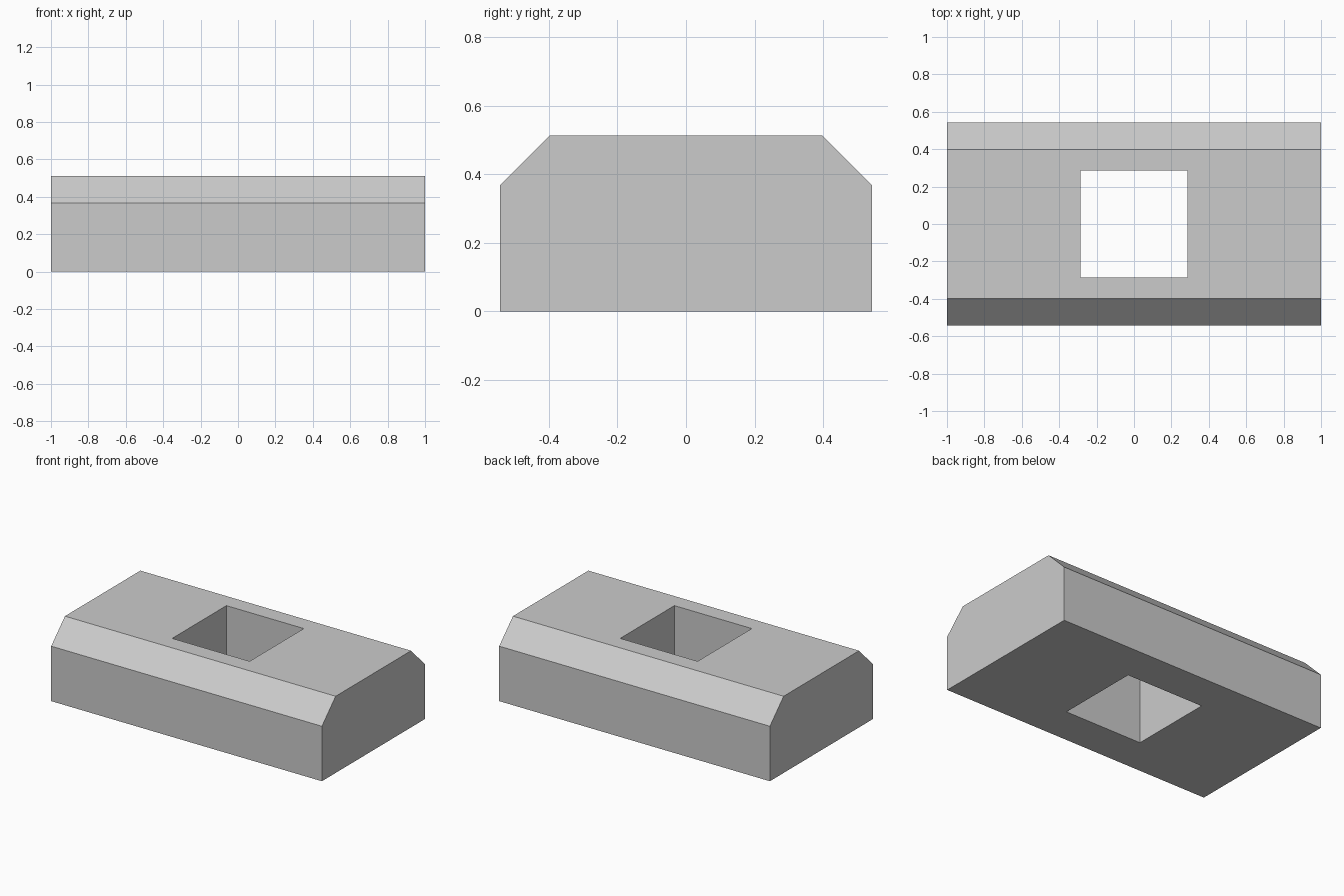
import bpy
import bmesh
from mathutils import Vector

cube = bpy.data.objects.get("Cube")
if cube:
    bpy.data.objects.remove(cube, do_unlink=True)

HALF_LENGTH = 1.0
HALF_DEPTH = 0.543
HEIGHT = 0.512
CHAMFER = 0.145
HALF_HOLE = 0.286

grey = bpy.data.materials.new("light grey")
grey.use_nodes = True
colour = (0.6, 0.6, 0.6, 1)
grey.diffuse_color = colour
grey.node_tree.nodes["Principled BSDF"].inputs["Base Color"].default_value = colour


def extruded(name, outline, direction):
    """Closed flat outline pushed along a direction into a solid."""
    bm = bmesh.new()
    face = bm.faces.new([bm.verts.new(p) for p in outline])
    result = bmesh.ops.extrude_face_region(bm, geom=[face], use_keep_orig=True)
    moved = [g for g in result["geom"] if isinstance(g, bmesh.types.BMVert)]
    bmesh.ops.translate(bm, verts=moved, vec=Vector(direction))
    bmesh.ops.recalc_face_normals(bm, faces=bm.faces)
    mesh = bpy.data.meshes.new(name)
    bm.to_mesh(mesh)
    bm.free()
    mesh.materials.append(grey)
    obj = bpy.data.objects.new(name, mesh)
    bpy.context.collection.objects.link(obj)
    return obj


# Block with both long top edges chamfered
right_side = [(HALF_DEPTH, 0), (HALF_DEPTH, HEIGHT - CHAMFER), (HALF_DEPTH - CHAMFER, HEIGHT)]
section = right_side + [(-y, z) for y, z in reversed(right_side)]
block = extruded("chamfered_block", [(-HALF_LENGTH, y, z) for y, z in section],
                 (2 * HALF_LENGTH, 0, 0))

# Square hole straight through the middle
corners = [(-1, -1), (1, -1), (1, 1), (-1, 1)]
cutter = extruded("hole_cutter", [(x * HALF_HOLE, y * HALF_HOLE, -HEIGHT) for x, y in corners],
                  (0, 0, 3 * HEIGHT))
cutter.hide_render = True

cut = block.modifiers.new("square hole", 'BOOLEAN')
cut.operation = 'DIFFERENCE'
cut.solver = 'EXACT'
cut.object = cutter
bpy.context.view_layer.objects.active = block
bpy.ops.object.modifier_apply(modifier=cut.name)
bpy.data.objects.remove(cutter, do_unlink=True)
